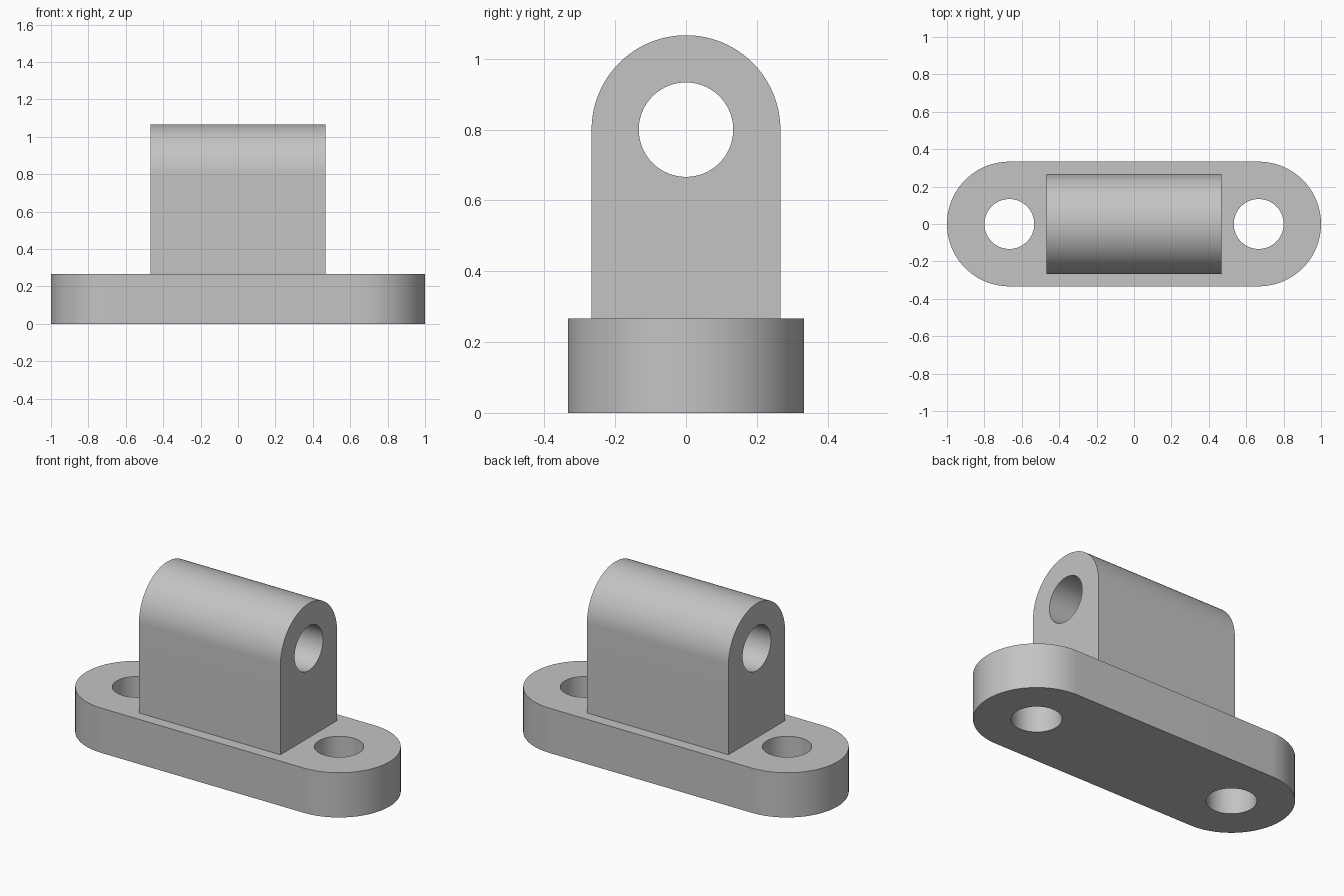
import bpy, bmesh
from math import sin, cos, pi, radians
from mathutils import Matrix

cube = bpy.data.objects.get("Cube")
if cube:
    bpy.data.objects.remove(cube, do_unlink=True)

U = 1 / 15          # design unit: the base is 30 units long
SEGMENTS = 48       # steps per half circle

grey = bpy.data.materials.new("light_grey")
grey.use_nodes = True
grey.diffuse_color = (0.55, 0.55, 0.55, 1)
grey.node_tree.nodes["Principled BSDF"].inputs["Base Color"].default_value = (0.55, 0.55, 0.55, 1)


def arc(cx, cy, r, start, sweep=pi, steps=SEGMENTS):
    angles = [start + sweep * i / steps for i in range(steps + 1)]
    return [(cx + r * cos(a), cy + r * sin(a)) for a in angles]


def circle(cx, cy, r):
    return arc(cx, cy, r, 0, 2 * pi, 2 * SEGMENTS)[:-1]


def extrude_profile(name, loops, depth, matrix):
    """Filled outline with holes, extruded evenly about its plane."""
    curve = bpy.data.curves.new(name + "_profile", "CURVE")
    curve.dimensions = "2D"
    curve.fill_mode = "BOTH"
    curve.extrude = depth / 2
    for loop in loops:
        spline = curve.splines.new("POLY")
        spline.points.add(len(loop) - 1)
        for point, (x, y) in zip(spline.points, loop):
            point.co = (x, y, 0, 1)
        spline.use_cyclic_u = True
    helper = bpy.data.objects.new(name + "_profile", curve)
    bpy.context.collection.objects.link(helper)
    bpy.context.view_layer.update()
    evaluated = helper.evaluated_get(bpy.context.evaluated_depsgraph_get())
    mesh = bpy.data.meshes.new_from_object(evaluated)
    bpy.data.objects.remove(helper)
    bpy.data.curves.remove(curve)

    # Weld the caps to the walls and orient the faces
    bm = bmesh.new()
    bm.from_mesh(mesh)
    bmesh.ops.remove_doubles(bm, verts=bm.verts, dist=1e-4)
    bmesh.ops.transform(bm, matrix=matrix, verts=bm.verts)
    bmesh.ops.recalc_face_normals(bm, faces=bm.faces)
    bm.to_mesh(mesh)
    bm.free()
    mesh.name = name
    mesh.materials.clear()
    mesh.materials.append(grey)

    obj = bpy.data.objects.new(name, mesh)
    bpy.context.collection.objects.link(obj)
    bpy.ops.object.select_all(action="DESELECT")
    obj.select_set(True)
    bpy.context.view_layer.objects.active = obj
    bpy.ops.object.shade_smooth_by_angle(angle=radians(30))
    return obj


# Rounded base plate with two bolt holes
base_outline = arc(10 * U, 0, 5 * U, -pi / 2) + arc(-10 * U, 0, 5 * U, pi / 2)
bolt_holes = [circle(side * 10 * U, 0, 2 * U) for side in (-1, 1)]
extrude_profile("base_plate", [base_outline] + bolt_holes, 4 * U,
                Matrix.Translation((0, 0, 2 * U)))

# Upright block with a round top and a bore along x
block_outline = arc(0, 12 * U, 4 * U, 0) + [(-4 * U, 4 * U), (4 * U, 4 * U)]
upright = Matrix.Rotation(pi / 2, 4, "Z") @ Matrix.Rotation(pi / 2, 4, "X")
extrude_profile("bearing_block", [block_outline, circle(0, 12 * U, 2 * U)],
                14 * U, upright)
